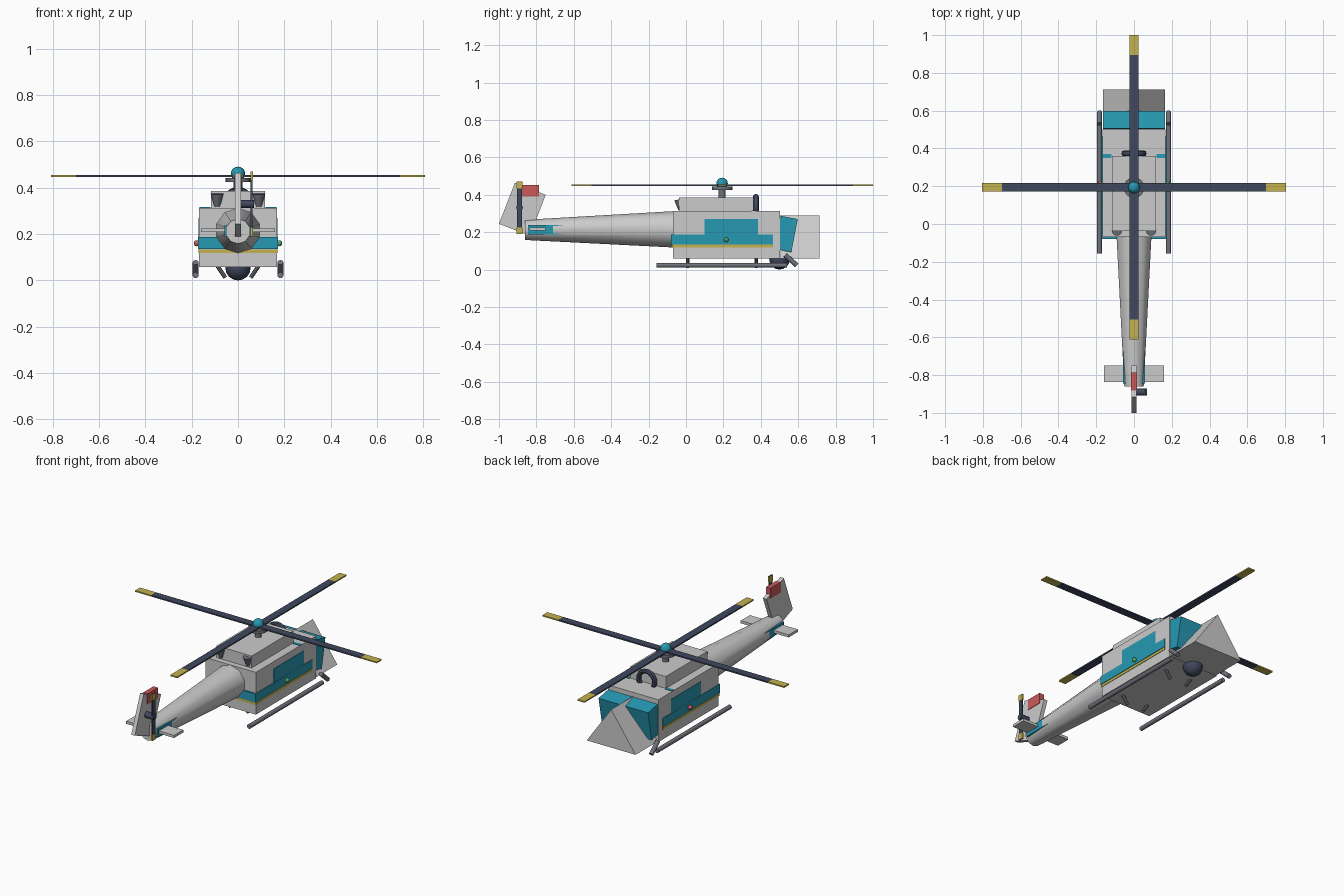
import bpy, bmesh, math
from mathutils import Vector

if "Cube" in bpy.data.objects:
    bpy.data.objects.remove(bpy.data.objects["Cube"])

MATS = {}
COLORS = {
    "teal": (0.02, 0.32, 0.45, 1), "navy": (0.05, 0.065, 0.11, 1),
    "yellow": (0.55, 0.45, 0.08, 1), "red": (0.6, 0.1, 0.1, 1),
    "green": (0.08, 0.4, 0.15, 1), "steel": (0.16, 0.17, 0.2, 1),
}


def paint(ob, color):
    if color:
        if color not in MATS:
            MATS[color] = bpy.data.materials.new(color)
            MATS[color].diffuse_color = COLORS[color]
        ob.data.materials.append(MATS[color])


def finish(name, bm, color=None, smooth=False):
    bmesh.ops.recalc_face_normals(bm, faces=bm.faces)
    me = bpy.data.meshes.new(name)
    bm.to_mesh(me)
    bm.free()
    ob = bpy.data.objects.new(name, me)
    bpy.context.collection.objects.link(ob)
    paint(ob, color)
    if smooth:
        bpy.ops.object.select_all(action='DESELECT')
        ob.select_set(True)
        bpy.context.view_layer.objects.active = ob
        bpy.ops.object.shade_smooth_by_angle(angle=math.radians(40))
    return ob


def box(name, x, y, z, color=None, tilt=0):
    """Box from (min, max) ranges, tilted about its own x axis."""
    bm = bmesh.new()
    bmesh.ops.create_cube(bm, size=1)
    for v in bm.verts:
        v.co = Vector((v.co.x * (x[1] - x[0]), v.co.y * (y[1] - y[0]), v.co.z * (z[1] - z[0])))
    ob = finish(name, bm, color)
    ob.location = (sum(x) / 2, sum(y) / 2, sum(z) / 2)
    ob.rotation_euler.x = tilt
    return ob


def tube(name, a, b, r1, r2=None, color=None, sides=12, caps=True):
    """Cylinder or cone from point a to point b."""
    a, b = Vector(a), Vector(b)
    d = b - a
    bm = bmesh.new()
    bmesh.ops.create_cone(bm, cap_ends=caps, segments=sides, radius1=r1,
                          radius2=r1 if r2 is None else r2, depth=d.length)
    ob = finish(name, bm, color, True)
    ob.location = (a + b) / 2
    ob.rotation_euler = d.to_track_quat('Z', 'Y').to_euler()
    return ob


def ball(name, c, r, color, seg=16):
    bm = bmesh.new()
    bmesh.ops.create_uvsphere(bm, u_segments=seg, v_segments=seg // 2, radius=r)
    ob = finish(name, bm, color, True)
    ob.location = c
    return ob


# Cabin with stripes and doors
box("cabin", (-.168, .168), (-.07, .503), (.058, .313))
box("cabin_stripe", (-.172, .172), (-.08, .465), (.135, .187), "teal")
box("cabin_pinstripe", (-.171, .171), (-.075, .465), (.118, .133), "yellow")
box("side_doors", (-.171, .171), (.10, .385), (.14, .27), "teal")
box("windshield", (-.165, .165), (.489, .581), (.1, .28), "teal", -.19)

# Wedge nose: triangular section run forward
bm = bmesh.new()
tri = [bm.verts.new((x, .5, z)) for x, z in ((-.163, .06), (.163, .06), (0, .29))]
face = bm.faces.new(tri)
ext = bmesh.ops.extrude_face_region(bm, geom=[face])
for v in ext["geom"]:
    if isinstance(v, bmesh.types.BMVert):
        v.co.y = .713
if not face.is_valid:
    bm.faces.new([v for v in tri])
finish("nose", bm)

# Engine housing, intake ring and exhausts
box("engine_housing", (-.117, .117), (-.037, .36), (.31, .385))
bm = bmesh.new()
n, m = 20, 8
rings = []
for i in range(n):
    t = 2 * math.pi * i / n
    rings.append([bm.verts.new(((.053 + .013 * math.cos(2 * math.pi * j / m)) * math.cos(t),
                                .374 + .015 * math.sin(2 * math.pi * j / m),
                                .338 + (.053 + .013 * math.cos(2 * math.pi * j / m)) * math.sin(t)))
                  for j in range(m)])
for i in range(n):
    for j in range(m):
        p, q = rings[i], rings[(i + 1) % n]
        bm.faces.new((p[j], q[j], q[(j + 1) % m], p[(j + 1) % m]))
finish("engine_intake", bm, "navy", True)

# Tail boom, stabilizer and fin
tube("tail_boom", (0, -.05, .215), (0, -.86, .212), .098, .054, sides=10)
box("tail_stripe", (-.059, .059), (-.845, -.66), (.188, .238), "teal")
box("stabilizer", (-.16, .16), (-.837, -.75), (.208, .224))
box("tail_fin", (-.012, .012), (-.9635, -.7865), (.2045, .4395), None, -.37)
box("fin_marking", (-.015, .015), (-.882, -.785), (.39, .453), "red")

# Tail rotor
tube("tail_rotor_shaft", (0, -.89, .33), (.068, -.89, .33), .018, color="navy")
box("tail_rotor_blades", (.055, .063), (-.904, -.876), (.19, .47), "navy")
for s in (-1, 1):
    c = .33 + s * .122
    box("tail_rotor_tip", (.054, .064), (-.906, -.874), (c - .018, c + .018), "yellow")

# Main rotor
tube("rotor_mast", (0, .193, .38), (0, .193, .45), .019, color="steel")
tube("rotor_plate", (0, .193, .425), (0, .193, .443), .055, color="steel", sides=16)
ball("rotor_cap", (0, .193, .46), .031, "teal")
for k in range(4):
    a = k * math.pi / 2
    for name, r0, r1, col in (("rotor_blade", .0, .7, "navy"), ("rotor_blade_tip", .7, .806, "yellow")):
        b = box(name, (r0, r1), (-.023, .023), (.446, .454), col)
        b.location = (math.cos(a) * (r0 + r1) / 2, .194 + math.sin(a) * (r0 + r1) / 2, .45)
        b.rotation_euler.z = a

# Paired parts: skids, struts, exhausts, lights
for s in (-1, 1):
    tube("skid", (s * .183, -.157, .023), (s * .183, .54, .023), .013, color="steel")
    tube("skid_toe", (s * .183, .53, .078), (s * .183, .593, .022), .013, color="steel")
    for y in (.01, .375):
        tube("skid_strut", (s * .09, y, .065), (s * .055, y, .012), .009, color="steel", sides=8)
    tube("exhaust", (s * .09, -.025, .32), (s * .09, -.035, .375), .016, .028, "steel")
    box("roof_marking", sorted((s * .118, s * .166)), (.35, .37), (.305, .316), "teal")
    ball("side_light", (s * .178, .215, .16), .013, "red" if s < 0 else "green", 12)

# Belly sensor
ball("belly_sensor", (0, .5, .055), .055, "navy")

for m in bpy.data.materials:
    if m.users and not m.is_grease_pencil:
        m.use_nodes = True
        m.node_tree.nodes["Principled BSDF"].inputs["Base Color"].default_value = m.diffuse_color
